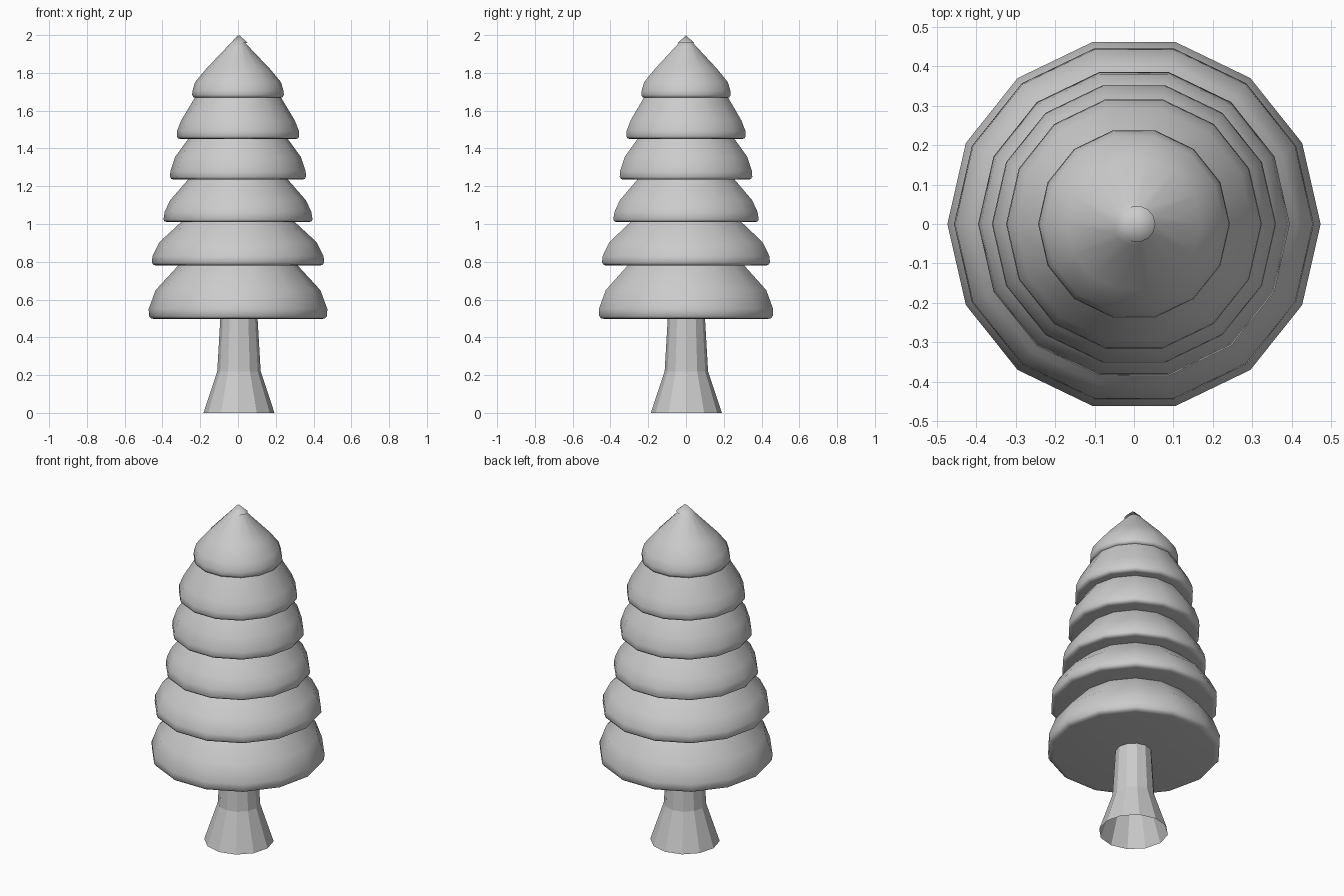
import bpy, bmesh, math

if "Cube" in bpy.data.objects:
    bpy.data.objects.remove(bpy.data.objects["Cube"])


def lathe(name, profile, sides, centre=(0, 0), smooth_angle=None):
    """Spin a list of (radius, z) points around the z axis."""
    bm = bmesh.new()
    rings = []
    for r, z in profile:
        if r == 0:
            rings.append([bm.verts.new((centre[0], centre[1], z))])
            continue
        rings.append([bm.verts.new((centre[0] + r * math.cos(math.tau * i / sides),
                                    centre[1] + r * math.sin(math.tau * i / sides), z))
                      for i in range(sides)])
    for a, b in zip(rings, rings[1:]):
        for i in range(sides):
            j = (i + 1) % sides
            quad = [a[i % len(a)], a[j % len(a)], b[j % len(b)], b[i % len(b)]]
            bm.faces.new(list(dict.fromkeys(quad)))
    bmesh.ops.recalc_face_normals(bm, faces=bm.faces)
    mesh = bpy.data.meshes.new(name)
    bm.to_mesh(mesh)
    bm.free()
    obj = bpy.data.objects.new(name, mesh)
    bpy.context.collection.objects.link(obj)
    if smooth_angle:
        bpy.ops.object.select_all(action='DESELECT')
        obj.select_set(True)
        bpy.context.view_layer.objects.active = obj
        bpy.ops.object.shade_smooth_by_angle(angle=math.radians(smooth_angle))
    return obj


# Trunk: flat facets, flared foot, open at the bottom
lathe("trunk", [(0.188, 0), (0.115, 0.22), (0.098, 0.51)], 12, (0.005, 0.002))

# Foliage tiers, each from flat underside over a rounded rim to the tier above
tiers = [
    [(0, 0.497), (0.44, 0.497), (0.46, 0.5), (0.471, 0.512), (0.473, 0.55),
     (0.436, 0.65), (0.312, 0.785)],
    [(0.25, 0.78), (0.43, 0.78), (0.446, 0.783), (0.456, 0.795), (0.453, 0.83),
     (0.415, 0.905), (0.296, 1.015)],
    [(0.25, 1.01), (0.372, 1.01), (0.388, 1.013), (0.395, 1.024), (0.388, 1.065),
     (0.36, 1.125), (0.26, 1.24)],
    [(0.22, 1.235), (0.336, 1.235), (0.353, 1.238), (0.36, 1.25), (0.358, 1.28),
     (0.333, 1.355), (0.26, 1.455)],
    [(0.22, 1.45), (0.302, 1.45), (0.317, 1.453), (0.324, 1.465), (0.322, 1.495),
     (0.3, 1.55), (0.225, 1.675)],
    [(0.18, 1.668), (0.222, 1.668), (0.236, 1.671), (0.243, 1.683), (0.241, 1.705),
     (0.228, 1.75), (0.17, 1.82), (0.053, 1.943), (0, 2.0)],
]
for n, profile in enumerate(tiers, 1):
    lathe(f"foliage_tier_{n}", profile, 14, smooth_angle=60)

# Small cap slightly off centre on the tip
lathe("tip_cap", [(0.046, 1.957), (0, 1.999)], 14, (0.008, 0), 60)
